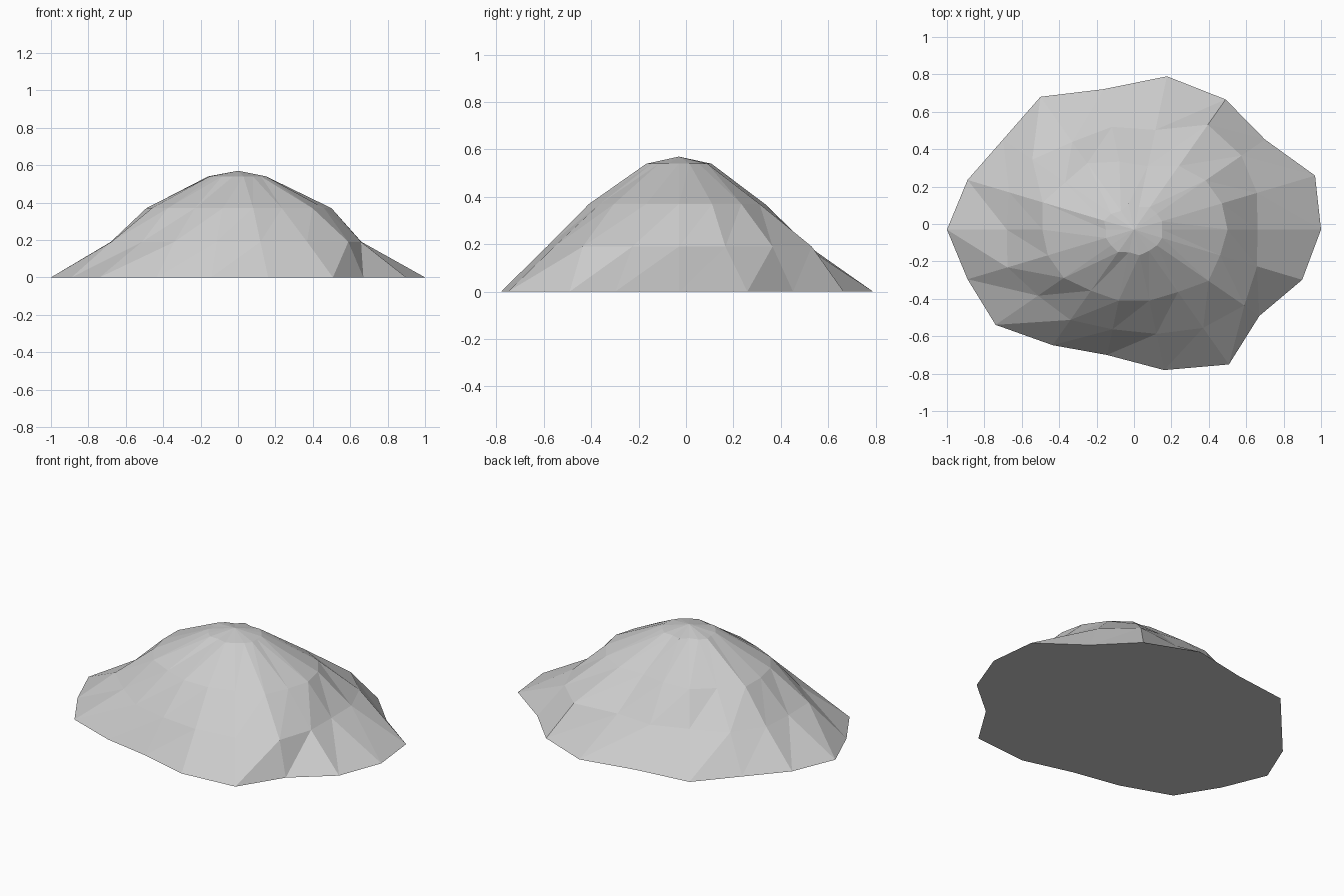
import bpy
import bmesh
import math

if "Cube" in bpy.data.objects:
    bpy.data.objects.remove(bpy.data.objects["Cube"])

# Hill: 18 spokes, 20 degrees apart, squashed in y around the summit
SPOKES = 18
SQUASH = 0.82
CENTRE_Y = -0.03

# Height of each ring and its radius on every spoke, counter-clockwise from +x
RINGS = [
    (0.00, [1.00, 1.03, 0.914, 0.98, 1.015, 0.93, 1.00, 0.914, 0.947,
            1.00, 0.947, 0.966, 0.87, 0.83, 0.93, 1.015, 0.875, 0.957]),
    (0.19, [0.66, 0.70, 0.75, 0.79, 0.66, 0.68, 0.66, 0.71, 0.71,
            0.68, 0.72, 0.67, 0.68, 0.66, 0.69, 0.74, 0.77, 0.70]),
    (0.37, [0.50, 0.50, 0.50, 0.48, 0.42, 0.45, 0.50, 0.48, 0.52,
            0.49, 0.49, 0.49, 0.46, 0.47, 0.47, 0.47, 0.52, 0.49]),
    (0.54, [0.15, 0.16, 0.16, 0.17, 0.15, 0.17, 0.14, 0.16, 0.17,
            0.15, 0.16, 0.16, 0.17, 0.15, 0.17, 0.16, 0.16, 0.16]),
]

bm = bmesh.new()
rings = []
for z, radii in RINGS:
    ring = []
    for k, r in enumerate(radii):
        a = math.tau * k / SPOKES
        ring.append(bm.verts.new((r * math.cos(a),
                                  CENTRE_Y + SQUASH * r * math.sin(a), z)))
    rings.append(ring)
summit = bm.verts.new((0, CENTRE_Y, 0.57))

# Slopes: two triangles between neighbouring spokes and rings
for low, high in zip(rings, rings[1:]):
    for k in range(SPOKES):
        n = (k + 1) % SPOKES
        bm.faces.new((low[k], low[n], high[n]))
        bm.faces.new((low[k], high[n], high[k]))

# Summit fan and flat underside
for k in range(SPOKES):
    bm.faces.new((rings[-1][k], rings[-1][(k + 1) % SPOKES], summit))
bm.faces.new(rings[0][::-1])

mesh = bpy.data.meshes.new("hill")
bm.to_mesh(mesh)
bm.free()

stone = bpy.data.materials.new("light grey stone")
stone.diffuse_color = (0.6, 0.6, 0.6, 1)
stone.use_nodes = True
stone.node_tree.nodes["Principled BSDF"].inputs["Base Color"].default_value = stone.diffuse_color
mesh.materials.append(stone)
hill = bpy.data.objects.new("hill", mesh)
bpy.context.collection.objects.link(hill)
